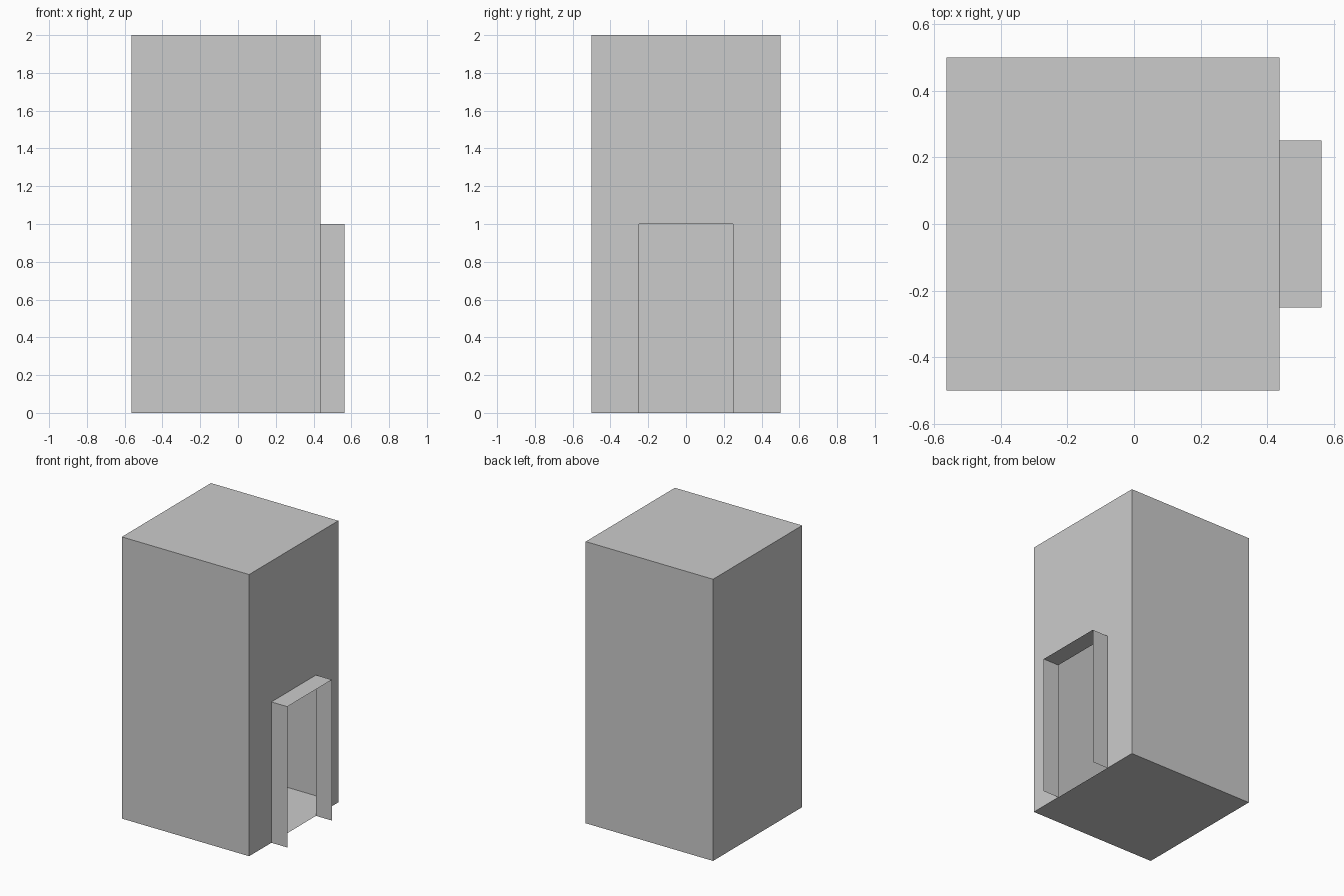
import bpy, bmesh

if "Cube" in bpy.data.objects:
    bpy.data.objects.remove(bpy.data.objects["Cube"])

X0, X1, X2 = -0.5625, 0.4375, 0.5625   # back wall, door wall, outer porch edge
HALF, HEIGHT = 0.5, 2.0
DOOR_HALF, DOOR_H = 0.25, 1.0

# Door opening outline (y, z), open at the floor
DOOR = [(-DOOR_HALF, 0), (-DOOR_HALF, DOOR_H), (DOOR_HALF, DOOR_H), (DOOR_HALF, 0)]


def finish(name, bm):
    mesh = bpy.data.meshes.new(name)
    bm.to_mesh(mesh)
    bm.free()
    obj = bpy.data.objects.new(name, mesh)
    bpy.context.collection.objects.link(obj)
    return obj


# Hollow tower shell: single-sheet box with a doorway in the +x wall
bm = bmesh.new()
bmesh.ops.create_cube(bm, size=1)
for v in bm.verts:
    v.co.x = X1 if v.co.x > 0 else X0
    v.co.y = HALF if v.co.y > 0 else -HALF
    v.co.z = HEIGHT if v.co.z > 0 else 0
door_wall = [f for f in bm.faces if f.normal.x > 0.9]
bmesh.ops.delete(bm, geom=door_wall, context='FACES_ONLY')
outline = [(HALF, 0), (HALF, HEIGHT), (-HALF, HEIGHT), (-HALF, 0)] + DOOR
bm.faces.new([bm.verts.new((X1, y, z)) for y, z in outline])
bmesh.ops.remove_doubles(bm, verts=bm.verts, dist=1e-5)
bmesh.ops.recalc_face_normals(bm, faces=bm.faces)
finish("tower_shell", bm)

# Thin door surround: two jambs and a lintel, open front, back and below
bm = bmesh.new()
inner = [bm.verts.new((X1, y, z)) for y, z in DOOR]
outer = [bm.verts.new((X2, y, z)) for y, z in DOOR]
for i in range(3):
    bm.faces.new((inner[i], outer[i], outer[i + 1], inner[i + 1]))
finish("door_surround", bm)
